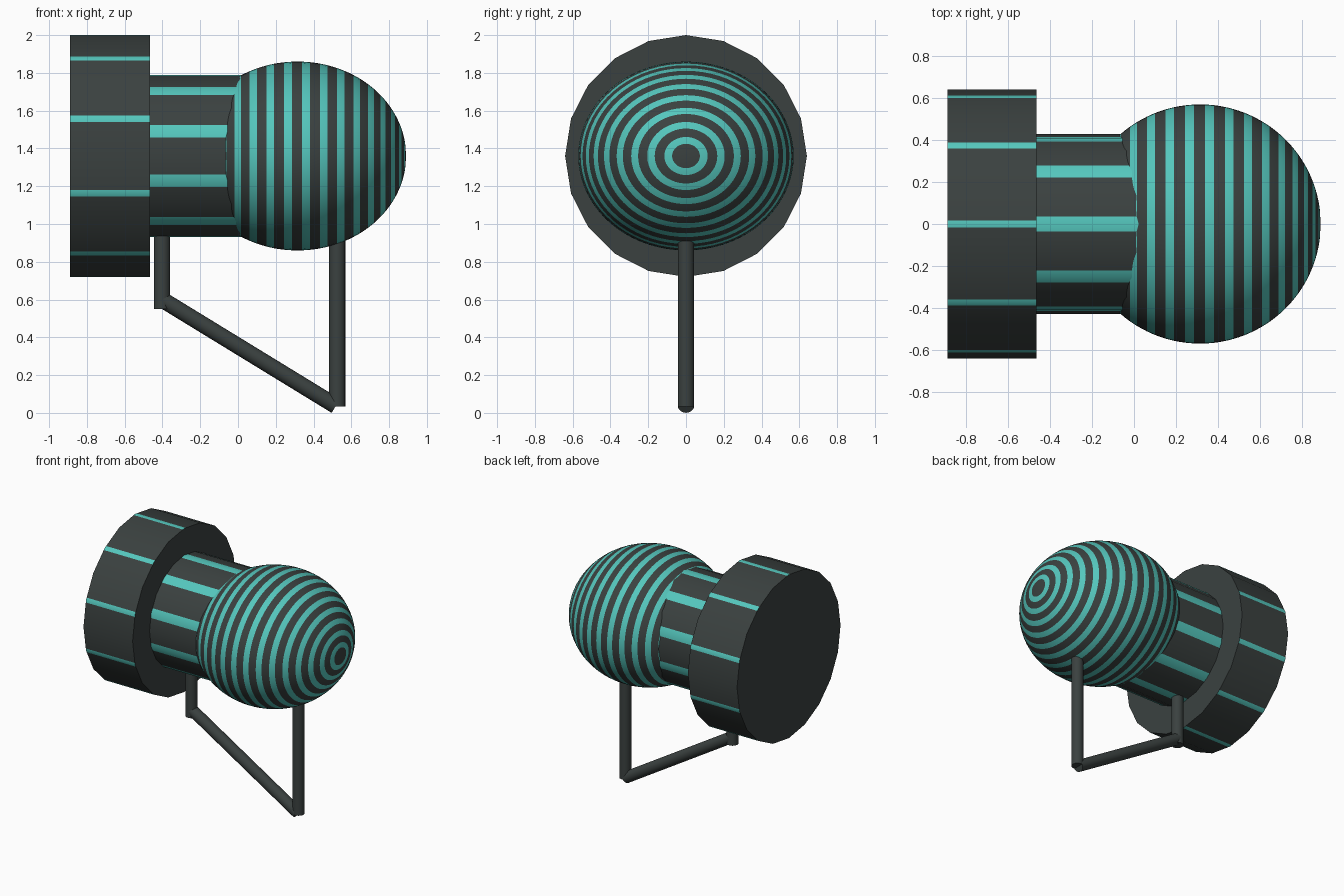
import bpy, bmesh, math
from mathutils import Vector

if "Cube" in bpy.data.objects:
    bpy.data.objects.remove(bpy.data.objects["Cube"])

AXIS_Z = 1.36  # height of the horizontal body axis


def material(name, rgb):
    m = bpy.data.materials.new(name)
    m.diffuse_color = (*rgb, 1)
    m.use_nodes = True
    m.node_tree.nodes["Principled BSDF"].inputs["Base Color"].default_value = m.diffuse_color
    return m


DARK = material("charcoal", (0.043, 0.053, 0.051))
TEAL = material("teal", (0.09, 0.57, 0.51))


def finish(bm, name):
    bmesh.ops.recalc_face_normals(bm, faces=bm.faces)
    me = bpy.data.meshes.new(name)
    bm.to_mesh(me)
    bm.free()
    me.materials.append(DARK)
    me.materials.append(TEAL)
    ob = bpy.data.objects.new(name, me)
    bpy.context.collection.objects.link(ob)
    bpy.context.view_layer.objects.active = ob
    ob.select_set(True)
    bpy.ops.object.shade_smooth_by_angle(angle=math.radians(30))
    ob.select_set(False)
    return ob


def striped_drum(name, x0, x1, radius, half_width, sides=20):
    """Drum along x with a teal strip folded over every second corner."""
    corner = [Vector((0, radius * math.cos(k * math.tau / sides),
                      AXIS_Z + radius * math.sin(k * math.tau / sides)))
              for k in range(sides)]
    t = half_width / (corner[1] - corner[0]).length
    outline = []  # (point, is the side after it teal)
    for k in range(sides):
        c = corner[k]
        if k % 2:
            outline += [(c.lerp(corner[k - 1], t), 1), (c, 1),
                        (c.lerp(corner[(k + 1) % sides], t), 0)]
        else:
            outline.append((c, 0))
    bm = bmesh.new()
    rings = [[bm.verts.new((x, p.y, p.z)) for p, _ in outline] for x in (x0, x1)]
    n = len(outline)
    for i in range(n):
        j = (i + 1) % n
        f = bm.faces.new((rings[0][i], rings[0][j], rings[1][j], rings[1][i]))
        f.material_index = outline[i][1]
    for r in rings:
        bm.faces.new(r)
    return finish(bm, name)


def striped_bulb(name, centre, radii, pitch, width, segs=72):
    """Ellipsoid about x with evenly spaced teal rings."""
    cuts = []  # (polar angle, is the band after it teal)
    a = pitch
    while a + width / 2 < 180:
        cuts += [(a - width / 2, 1), (a, 1), (a + width / 2, 0)]
        if a + pitch < 180:
            cuts.append((a + pitch / 2, 0))
        a += pitch
    bm = bmesh.new()

    def point(deg, s):
        th, ph = math.radians(deg), s * math.tau / segs
        return bm.verts.new((centre[0] + radii[0] * math.cos(th),
                             centre[1] + radii[1] * math.sin(th) * math.cos(ph),
                             centre[2] + radii[2] * math.sin(th) * math.sin(ph)))

    rings = [[point(c, s) for s in range(segs)] for c, _ in cuts]
    tips = point(0, 0), point(180, 0)
    for s in range(segs):
        e = (s + 1) % segs
        for i in range(len(rings) - 1):
            f = bm.faces.new((rings[i][s], rings[i][e], rings[i + 1][e], rings[i + 1][s]))
            f.material_index = cuts[i][1]
        bm.faces.new((tips[0], rings[0][s], rings[0][e]))
        bm.faces.new((tips[1], rings[-1][s], rings[-1][e]))
    return finish(bm, name)


def rod(name, a, b, radius=0.043):
    a, b = Vector(a), Vector(b)
    bm = bmesh.new()
    bmesh.ops.create_cone(bm, cap_ends=True, segments=20, radius1=radius,
                          radius2=radius, depth=(b - a).length)
    ob = finish(bm, name)
    ob.location = (a + b) / 2
    ob.rotation_euler = (b - a).to_track_quat('Z', 'Y').to_euler()


# Body: wide end drum, narrower neck and rounded bulb
striped_drum("end_drum", -0.89, -0.465, 0.64, 0.018)
striped_drum("neck", -0.47, 0.12, 0.43, 0.036)
striped_bulb("bulb", (0.315, 0, AXIS_Z), (0.575, 0.57, 0.50), 9.5, 4.2)

# Handle: two uprights joined by a sloping bar
rod("rear_post", (-0.402, 0, 0.55), (-0.402, 0, 1.0))
rod("front_post", (0.525, 0, 0.035), (0.525, 0, 1.0))
rod("sloping_bar", (-0.402, 0, 0.60), (0.518, 0, 0.037))
